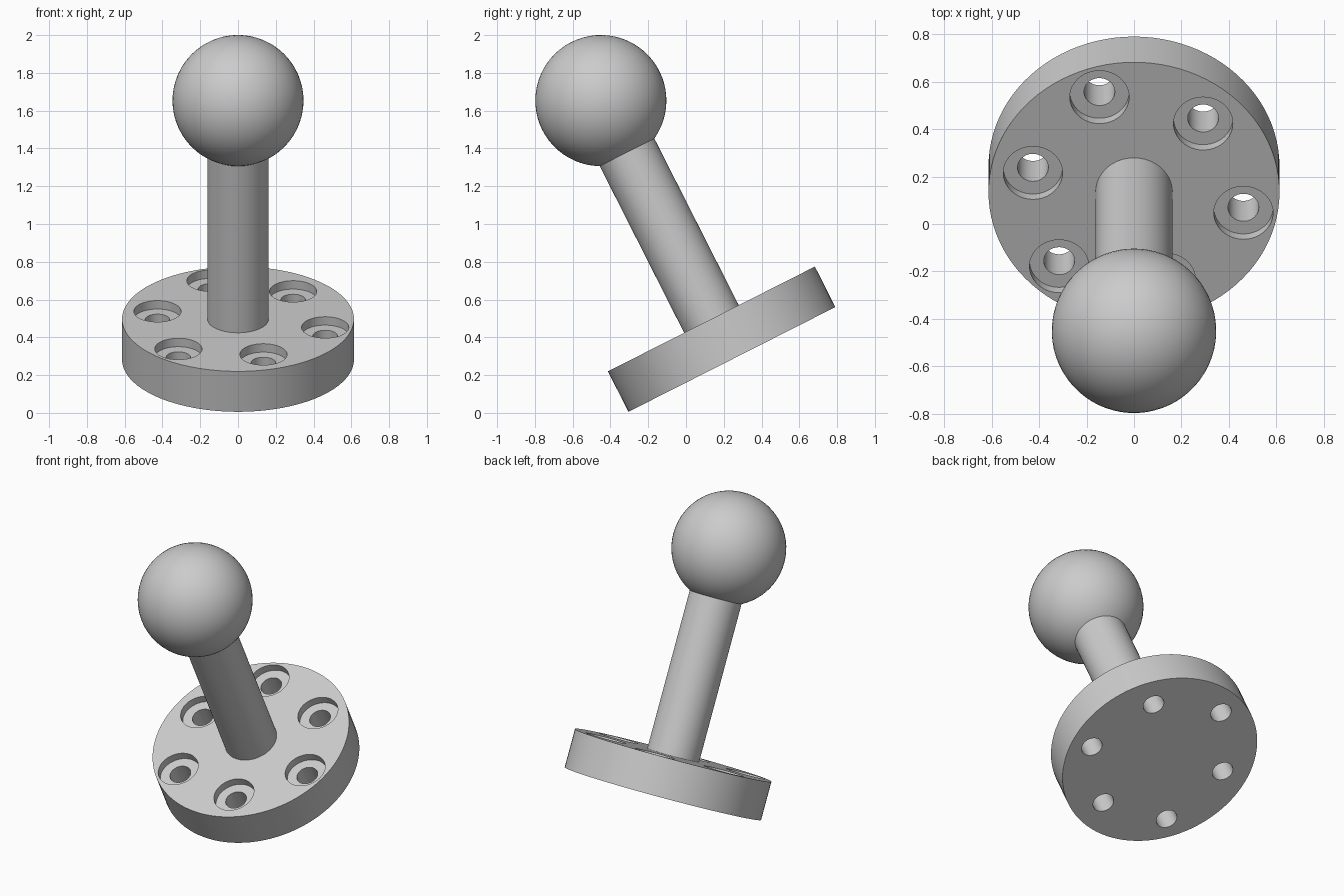
import bpy, bmesh
from math import cos, sin, radians
from mathutils import Matrix

cube = bpy.data.objects.get("Cube")
if cube:
    bpy.data.objects.remove(cube, do_unlink=True)

TILT = Matrix.Translation((0, 0.243, 0.283)) @ Matrix.Rotation(radians(26.85), 4, "X")
PLATE_R, PLATE_H = 0.614, 0.24
STEM_R, BALL_R, BALL_Z = 0.162, 0.347, 1.536

grey = bpy.data.materials.new("plain grey")
grey.use_nodes = True
grey.diffuse_color = (0.6, 0.6, 0.6, 1)
grey.node_tree.nodes["Principled BSDF"].inputs["Base Color"].default_value = grey.diffuse_color


def finish(bm, name):
    """Tilt the geometry and turn it into a grey object."""
    bm.transform(TILT)
    mesh = bpy.data.meshes.new(name)
    bm.to_mesh(mesh)
    bm.free()
    mesh.materials.append(grey)
    obj = bpy.data.objects.new(name, mesh)
    bpy.context.collection.objects.link(obj)
    return obj


def cylinders(name, radius, z0, z1, segments, centres=((0, 0),)):
    """One object holding an upright cylinder at each centre."""
    bm = bmesh.new()
    for x, y in centres:
        bmesh.ops.create_cone(bm, cap_ends=True, segments=segments, radius1=radius,
                              radius2=radius, depth=z1 - z0,
                              matrix=Matrix.Translation((x, y, (z0 + z1) / 2)))
    return finish(bm, name)


def activate(obj):
    bpy.ops.object.select_all(action="DESELECT")
    obj.select_set(True)
    bpy.context.view_layer.objects.active = obj


def cut_away(target, cutter):
    cutter.hide_render = True
    cut = target.modifiers.new(cutter.name, "BOOLEAN")
    cut.operation = "DIFFERENCE"
    cut.solver = "EXACT"
    cut.object = cutter
    activate(target)
    bpy.ops.object.modifier_apply(modifier=cut.name)
    bpy.data.objects.remove(cutter, do_unlink=True)


# Round base plate and the stem rising from it into the ball
plate = cylinders("base_plate", PLATE_R, 0, PLATE_H, 96)
stem = cylinders("stem", STEM_R, PLATE_H - 0.02, BALL_Z - 0.2, 64)

# Ball
bm = bmesh.new()
bmesh.ops.create_uvsphere(bm, u_segments=64, v_segments=32, radius=BALL_R,
                          matrix=Matrix.Translation((0, 0, BALL_Z)))
ball = finish(bm, "ball")

# Six counterbored screw holes on two alternating pitch circles
centres = []
for i in range(6):
    angle = radians(-12 + 60 * i)
    pitch = 0.436 if i % 2 else 0.472
    centres.append((pitch * cos(angle), pitch * sin(angle)))
cut_away(plate, cylinders("counterbores", 0.125, PLATE_H - 0.05, PLATE_H + 0.1, 48, centres))
cut_away(plate, cylinders("screw_holes", 0.065, -0.1, PLATE_H + 0.1, 48, centres))

for part in (plate, stem, ball):
    activate(part)
    bpy.ops.object.shade_smooth_by_angle(angle=radians(30))
